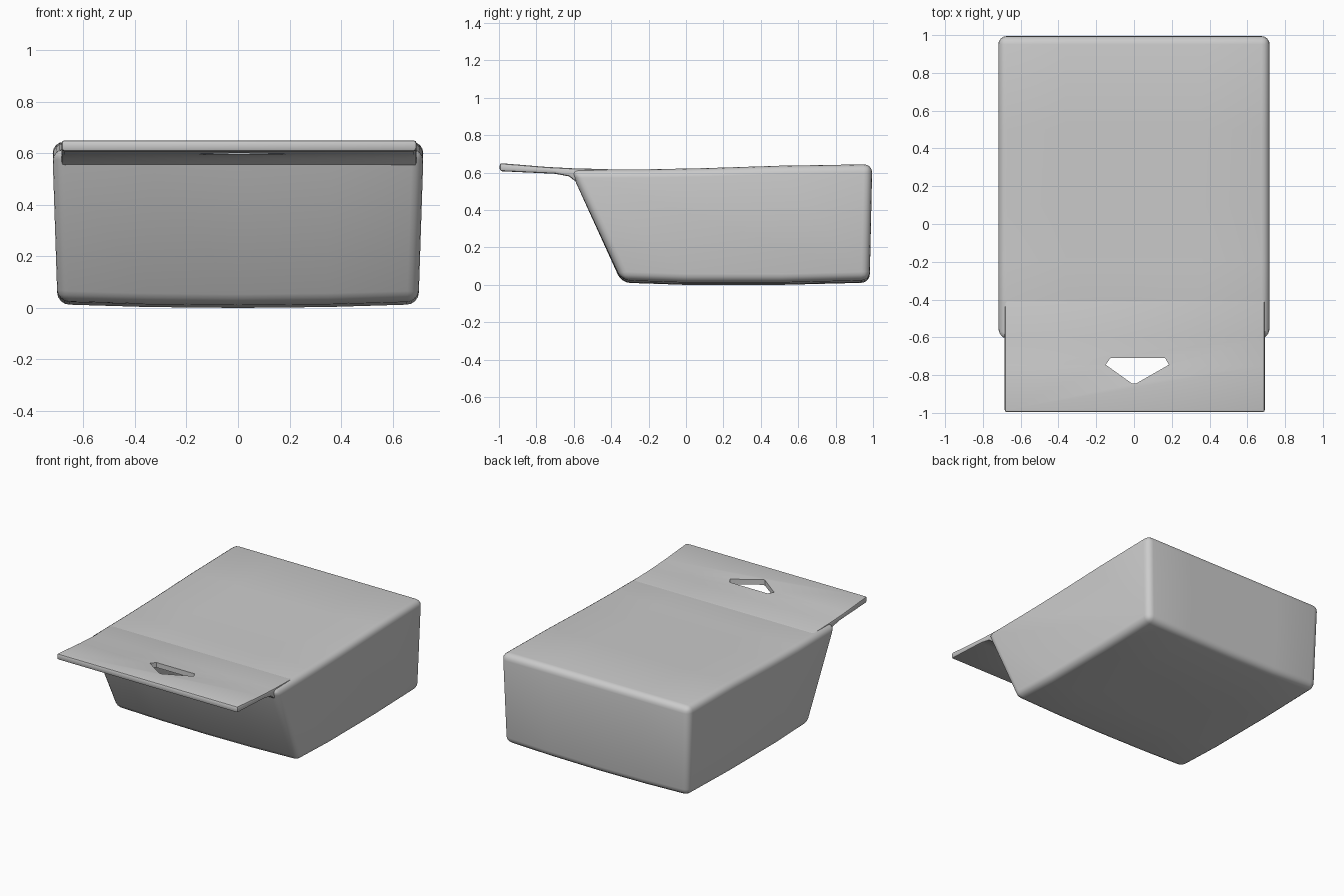
import bpy
import bmesh
import math

if "Cube" in bpy.data.objects:
    bpy.data.objects.remove(bpy.data.objects["Cube"], do_unlink=True)

# One plain grey for the whole model
grey = bpy.data.materials.new("plain grey")
grey.use_nodes = True
colour = (0.6, 0.6, 0.6, 1)
grey.diffuse_color = colour
grey.node_tree.nodes["Principled BSDF"].inputs["Base Color"].default_value = colour


def loft(name, sections):
    """Solid through equal-length closed sections, capped at both ends."""
    bm = bmesh.new()
    rings = [[bm.verts.new(p) for p in s] for s in sections]
    n = len(rings[0])
    for a, b in zip(rings, rings[1:]):
        for i in range(n):
            j = (i + 1) % n
            bm.faces.new((a[i], a[j], b[j], b[i]))
    bm.faces.new(rings[0])
    bm.faces.new(rings[-1])
    bmesh.ops.recalc_face_normals(bm, faces=bm.faces)
    mesh = bpy.data.meshes.new(name)
    bm.to_mesh(mesh)
    bm.free()
    mesh.materials.append(grey)
    ob = bpy.data.objects.new(name, mesh)
    bpy.context.collection.objects.link(ob)
    return ob


def select(ob):
    bpy.ops.object.select_all(action='DESELECT')
    ob.select_set(True)
    bpy.context.view_layer.objects.active = ob


def apply(ob, kind, **settings):
    select(ob)
    mod = ob.modifiers.new(kind.title(), kind)
    for key, value in settings.items():
        setattr(mod, key, value)
    bpy.ops.object.modifier_apply(modifier=mod.name)


def soften(ob, width, segments):
    apply(ob, 'BEVEL', width=width, segments=segments,
          limit_method='ANGLE', angle_limit=math.radians(30))


# Body: sloped front, slightly bowed base, sides leaning in towards the base
body_profile = [(-0.345, 0.012), (0, 0), (0.5, 0), (0.982, 0.012),
                (0.996, 0.645), (0.5, 0.637), (0.1, 0.624),
                (-0.2, 0.618), (-0.62, 0.616)]


def body_section(t):
    return [(t * (0.70 + 0.02 * min(z / 0.5, 1)), y,
             z + (0.014 * t * t if z < 0.1 else 0)) for y, z in body_profile]


body = loft("body", [body_section(t) for t in (-1, -0.5, 0, 0.5, 1)])
soften(body, 0.045, 4)

# Flap: thin lip that curves into the top of the sloped front
flap_profile = [(-0.996, 0.608), (-0.996, 0.651), (-0.75, 0.631),
                (-0.6, 0.623), (-0.42, 0.619), (-0.35, 0.605),
                (-0.45, 0.54), (-0.59, 0.552), (-0.625, 0.58), (-0.7, 0.594)]
flap = loft("flap", [[(x, y, z) for y, z in flap_profile]
                     for x in (-0.685, 0.693)])
soften(flap, 0.012, 2)

# Hanging hole through the flap
hole_outline = [(-0.125, -0.71), (0.165, -0.71), (0.185, -0.745),
                (0.01, -0.845), (-0.01, -0.845), (-0.15, -0.745)]
cutter = loft("hole_cutter", [[(x, y, z) for x, y in hole_outline]
                              for z in (0.4, 0.8)])
cutter.hide_render = True
apply(flap, 'BOOLEAN', operation='DIFFERENCE', object=cutter, solver='EXACT')
bpy.data.objects.remove(cutter, do_unlink=True)

for part in (body, flap):
    select(part)
    bpy.ops.object.shade_smooth_by_angle(angle=math.radians(30))
